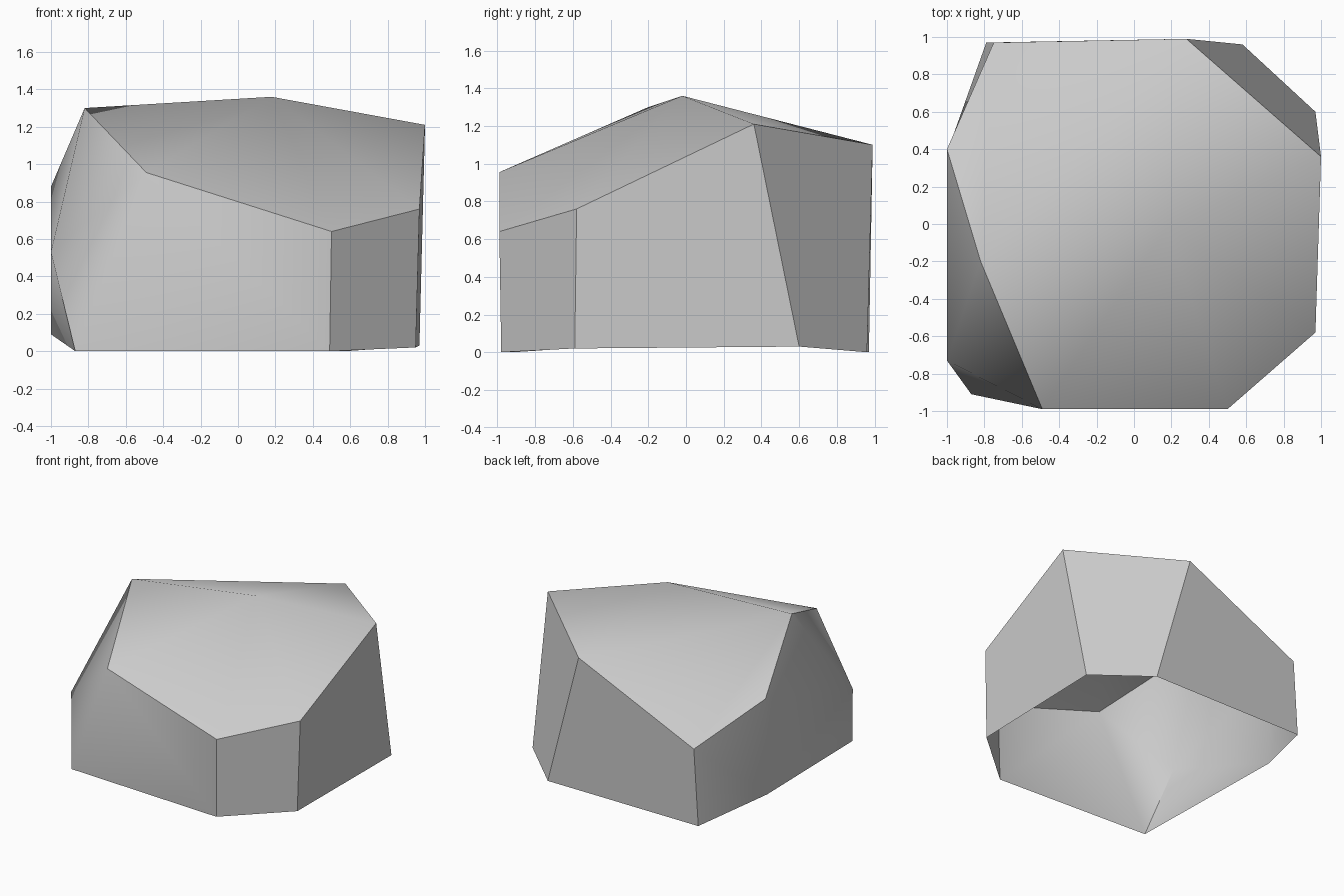
import bpy
import bmesh

cube = bpy.data.objects.get("Cube")
if cube:
    bpy.data.objects.remove(cube, do_unlink=True)

# Corners of the boulder: upper case on the upper rim, lower case lower down
corners = {
    "P": (0.18, -0.02, 1.36),    # peak
    "A": (-0.82, -0.20, 1.30),   # shoulder
    "D": (-0.49, -0.99, 0.955),
    "F": (0.50, -0.99, 0.64),
    "B": (0.97, -0.58, 0.76),
    "C": (1.00, 0.36, 1.21),
    "E": (0.28, 0.99, 1.10),
    "G": (-0.75, 0.97, 0.62),
    "H": (-1.00, 0.40, 0.88),
    "j": (-1.00, -0.73, 0.53),   # side bulge
    "f": (0.49, -0.98, 0.0),     # foot
    "b": (0.95, -0.59, 0.02),
    "l": (0.97, 0.60, 0.03),
    "m": (0.58, 0.96, 0.0),
    "n": (-0.79, 0.97, 0.0),
    "i": (-1.00, 0.38, 0.09),
    "k": (-0.87, -0.91, 0.0),
}

# Each facet is a smooth patch; the creases run between facets, open underneath
facets = {
    "top": "PAD PDF PFB PBC PCE PEA AEG AGH",
    "front_and_side": "DkfF ADj Dkj AHj Hij ikj GHin",
    "front_chamfer": "FfbB",
    "flank": "BblC",
    "back_chamfer": "ClmE",
    "back": "EmnG",
}

bm = bmesh.new()
verts = {name: bm.verts.new(co) for name, co in corners.items()}
patch = {}
for name, polygons in facets.items():
    for polygon in polygons.split():
        face = bm.faces.new([verts[c] for c in polygon])
        face.smooth = True
        patch[face] = name
bmesh.ops.recalc_face_normals(bm, faces=bm.faces[:])
if sum(f.normal.z for f in bm.faces if patch[f] == "top") < 0:
    bmesh.ops.reverse_faces(bm, faces=bm.faces[:])

# Sharp creases between patches, and at the lower side corner
for edge in bm.edges:
    edge.smooth = len({patch[f] for f in edge.link_faces}) == 1
bm.edges.get((verts["k"], verts["j"])).smooth = False

mesh = bpy.data.meshes.new("boulder")
bm.to_mesh(mesh)
bm.free()

# Stone colour
stone = bpy.data.materials.new("grey stone")
stone.use_nodes = True
colour = (0.6, 0.6, 0.6, 1.0)
stone.diffuse_color = colour
stone.node_tree.nodes["Principled BSDF"].inputs["Base Color"].default_value = colour
mesh.materials.append(stone)

boulder = bpy.data.objects.new("boulder", mesh)
bpy.context.collection.objects.link(boulder)
